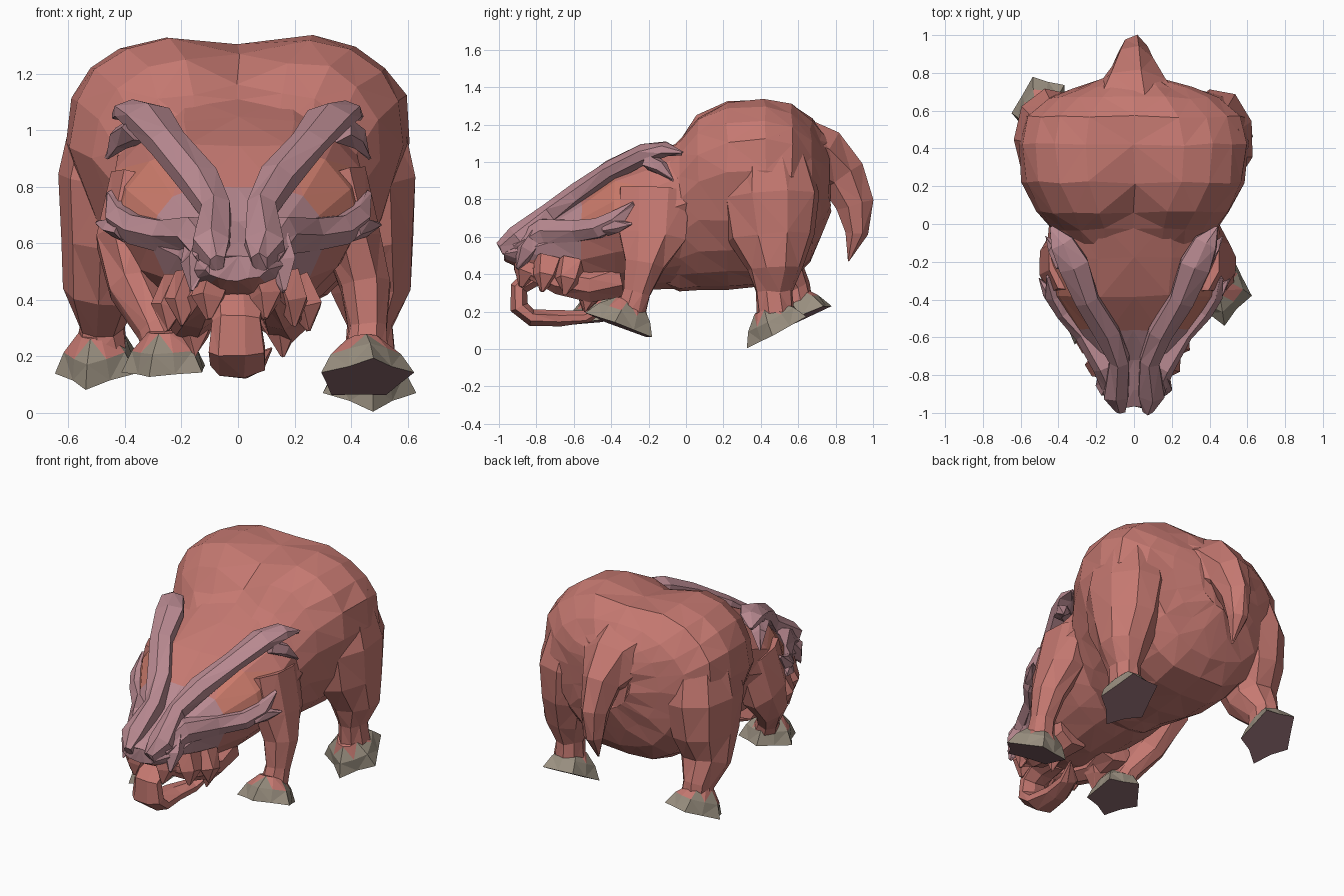
import bpy, bmesh, math, random
from mathutils import Vector, Matrix

random.seed(4)

def material(name, r, g, b):
    m = bpy.data.materials.new(name)
    m.diffuse_color = (r, g, b, 1)
    return m

SKIN = material("red skin", 0.56, 0.19, 0.165)
RAW = material("orange skin", 0.59, 0.195, 0.145)
BONE = material("mauve bone", 0.48, 0.25, 0.28)
CLAW = material("grey claw", 0.32, 0.275, 0.215)
SOLE = material("dark sole", 0.27, 0.145, 0.165)

def loft(name, rings, mats, rule=None, jitter=0.0):
    """Skin a list of equal-length point rings, cap both ends, flat faces."""
    bm = bmesh.new()
    rows = []
    for ring in rings:
        rows.append([bm.verts.new(Vector(p) + Vector([random.uniform(-jitter, jitter) for _ in range(3)]))
                     for p in ring])
    n = len(rows[0])
    for a, b in zip(rows, rows[1:]):
        for i in range(n):
            j = (i + 1) % n
            bm.faces.new((a[i], a[j], b[j], b[i]))
    bm.faces.new(rows[0])
    bm.faces.new(rows[-1])
    bmesh.ops.triangulate(bm, faces=bm.faces[:])
    bmesh.ops.recalc_face_normals(bm, faces=bm.faces[:])
    if rule:
        for f in bm.faces:
            f.material_index = rule(f.calc_center_median(), f.normal)
    me = bpy.data.meshes.new(name)
    bm.to_mesh(me)
    bm.free()
    for m in mats:
        me.materials.append(m)
    ob = bpy.data.objects.new(name, me)
    bpy.context.collection.objects.link(ob)
    return ob

def tube(name, path, mat=SKIN, sides=7, side=(1, 0, 0), jitter=0.006):
    """Tapered limb: path of (x, y, z, radius across, radius along)."""
    pts = [Vector(p[:3]) for p in path]
    rings = []
    for k, p in enumerate(path):
        t = (pts[min(k + 1, len(pts) - 1)] - pts[max(k - 1, 0)]).normalized()
        u = Vector(side)
        u = (u - t * u.dot(t)).normalized()
        v = t.cross(u)
        rings.append([pts[k] + u * p[3] * math.cos(a) + v * p[4] * math.sin(a)
                      for a in [2 * math.pi * (i + 0.5) / sides for i in range(sides)]])
    return loft(name, rings, [mat], None, jitter)

def flip(path):
    return [(-p[0],) + tuple(p[1:]) for p in path]

def pair(name, path, **kw):
    tube(name + "_right", path, **kw)
    tube(name + "_left", flip(path), **kw)

def section(y, zb, zt, hw, mid, dip, low, n=18, power=2.5):
    """Upright body section: rounded box above, narrower below, valley on the spine."""
    ring = []
    for i in range(n):
        a = 2 * math.pi * i / n + math.pi / 2
        c, s = math.cos(a), math.sin(a)
        e = 2 / power
        x = hw * math.copysign(abs(c) ** e, c)
        w = math.copysign(abs(s) ** e, s)
        z = mid + w * ((zt - mid) if s > 0 else (mid - zb))
        if s < 0:
            x *= 1 - (1 - low) * abs(w)
        else:
            z -= dip * max(0, 1 - abs(x) / 0.26)
        ring.append((x, y, z))
    return ring

# Barrel body with twin shoulder humps, rump flowing into the tail
body = [(-0.16, 0.36, 1.02, 0.40, 0.72, 0.0, 0.7),
        (-0.03, 0.31, 1.17, 0.44, 0.80, 0.06, 0.7),
        (0.06, 0.31, 1.30, 0.51, 0.90, 0.13, 0.72),
        (0.22, 0.32, 1.345, 0.59, 0.94, 0.08, 0.72),
        (0.42, 0.33, 1.35, 0.615, 0.95, 0.045, 0.72),
        (0.57, 0.37, 1.32, 0.58, 0.92, 0.02, 0.72),
        (0.67, 0.46, 1.23, 0.47, 0.90, 0.0, 0.75),
        (0.72, 0.60, 1.17, 0.32, 0.90, 0.0, 0.8),
        (0.77, 0.74, 1.12, 0.16, 0.94, 0.0, 0.8)]
loft("body", [section(*s, n=20, power=2.7 if 0.1 < s[0] < 0.6 else 2.3) for s in body], [SKIN], None, 0.008)

# Wedge head: mauve snout, orange skin patches between the ridges
head = [(-0.97, 0.47, 0.56, 0.11, 0.51, 0.0, 0.9),
        (-0.88, 0.42, 0.63, 0.17, 0.52, 0.03, 0.8),
        (-0.72, 0.36, 0.73, 0.21, 0.57, 0.05, 0.8),
        (-0.56, 0.31, 0.84, 0.31, 0.60, 0.04, 0.72),
        (-0.38, 0.31, 0.98, 0.43, 0.66, 0.03, 0.68),
        (-0.18, 0.32, 1.05, 0.47, 0.72, 0.0, 0.68),
        (0.02, 0.33, 1.15, 0.45, 0.78, 0.02, 0.7)]

def head_colour(c, n):
    if c.y < -0.6 and c.z > 0.47:
        return 2
    return 1 if -0.58 < c.y < -0.25 and 0.64 < c.z < 0.9 and abs(c.x) > 0.2 else 0
loft("head", [section(*s, n=16, power=2.2) for s in head], [SKIN, RAW, BONE], head_colour, 0.006)

# Bony ridges: long upper branch, short lower branch, brow spikes, snout corners
pair("upper_ridge", [(0.075, -0.985, 0.53, 0.03, 0.04), (0.095, -0.90, 0.59, 0.08, 0.07),
                     (0.08, -0.72, 0.72, 0.06, 0.065), (0.14, -0.58, 0.83, 0.075, 0.055),
                     (0.25, -0.40, 0.955, 0.075, 0.055), (0.32, -0.22, 1.04, 0.09, 0.055),
                     (0.38, -0.10, 1.07, 0.07, 0.04), (0.44, -0.02, 1.05, 0.01, 0.01)],
     mat=BONE, sides=6)
pair("lower_ridge", [(0.09, -0.90, 0.55, 0.06, 0.06), (0.15, -0.75, 0.63, 0.075, 0.07),
                     (0.26, -0.58, 0.63, 0.065, 0.055), (0.36, -0.46, 0.645, 0.06, 0.055),
                     (0.42, -0.37, 0.69, 0.06, 0.05), (0.46, -0.28, 0.78, 0.01, 0.01)],
     mat=BONE, sides=6, side=(0, 0, 1))
pair("ridge_barb", [(0.40, -0.42, 0.65, 0.05, 0.045), (0.45, -0.36, 0.66, 0.035, 0.035),
                    (0.50, -0.29, 0.67, 0.005, 0.005)], mat=BONE, sides=5, side=(0, 0, 1))
pair("brow_spike", [(0.36, -0.20, 1.00, 0.06, 0.05), (0.42, -0.13, 0.97, 0.04, 0.04),
                    (0.465, -0.07, 0.90, 0.005, 0.005)], mat=BONE, sides=5)
pair("snout_corner", [(0.12, -0.80, 0.60, 0.07, 0.06), (0.15, -0.86, 0.52, 0.06, 0.06),
                      (0.165, -0.90, 0.43, 0.008, 0.008)], mat=BONE, sides=5)

# Mouth: curled tongue, jaw bars and hanging lip lobes
tube("tongue", [(0, -0.70, 0.40, 0.10, 0.06), (0, -0.82, 0.39, 0.10, 0.06),
                (0, -0.895, 0.33, 0.09, 0.05), (0, -0.895, 0.22, 0.105, 0.055),
                (0, -0.82, 0.17, 0.10, 0.045), (0.01, -0.66, 0.165, 0.08, 0.04),
                (0.05, -0.52, 0.175, 0.055, 0.035), (0.12, -0.42, 0.23, 0.005, 0.005)])
pair("jaw", [(0.15, -0.36, 0.38, 0.11, 0.10), (0.17, -0.52, 0.34, 0.09, 0.09),
             (0.15, -0.68, 0.37, 0.08, 0.08), (0.11, -0.84, 0.42, 0.04, 0.04)])
for i, (x, y, z) in enumerate([(0.20, -0.75, 0.31), (0.10, -0.86, 0.33), (0.25, -0.63, 0.29), (0.16, -0.52, 0.20)]):
    pair("lip_lobe_%d" % i, [(x * 0.8, y + 0.02, z + 0.17, 0.07, 0.085), (x, y, z + 0.08, 0.06, 0.065),
                             (x, y - 0.02, z, 0.008, 0.008)], sides=5)

# Drooping tail
tube("tail", [(0, 0.62, 1.02, 0.30, 0.22), (0, 0.74, 1.00, 0.19, 0.18), (0, 0.84, 0.92, 0.115, 0.13),
              (0, 0.905, 0.77, 0.085, 0.10), (0, 0.915, 0.62, 0.06, 0.065), (0, 0.87, 0.47, 0.005, 0.005)])

# Hind legs with heavy thighs
def hind_leg(s, foot_x, foot_y, foot_z):
    return [(s * 0.40, 0.43, 1.12, 0.17, 0.20), (s * 0.435, 0.45, 0.82, 0.205, 0.27),
            (s * 0.455, 0.46, 0.60, 0.175, 0.235), (s * 0.475, 0.48, 0.43, 0.14, 0.15),
            (foot_x, foot_y - 0.01, 0.31, 0.085, 0.10), (foot_x, foot_y, foot_z, 0.09, 0.10)]
tube("hind_leg_right", hind_leg(1, 0.47, 0.48, 0.18), sides=9)
tube("hind_leg_left", hind_leg(-1, -0.48, 0.58, 0.23), sides=9)

# Front legs, caught mid stride
tube("front_leg_right", [(0.36, -0.17, 0.85, 0.10, 0.20), (0.41, -0.18, 0.60, 0.11, 0.19),
                         (0.45, -0.22, 0.45, 0.095, 0.115), (0.46, -0.26, 0.30, 0.07, 0.075),
                         (0.45, -0.30, 0.16, 0.085, 0.085)], sides=8)
tube("front_leg_left", [(-0.36, -0.17, 0.82, 0.10, 0.19), (-0.40, -0.21, 0.60, 0.11, 0.18),
                        (-0.37, -0.31, 0.44, 0.09, 0.11), (-0.29, -0.40, 0.30, 0.07, 0.075),
                        (-0.25, -0.43, 0.19, 0.08, 0.08)], sides=8)

# Clawed feet: pointed sole, grey claws with skin between, skin on top
def foot(name, at, pitch, yaw, wide, long):
    turn = Matrix.Rotation(yaw, 3, 'Z') @ Matrix.Rotation(pitch, 3, 'X')
    inv = turn.inverted()
    reach = [1.0, 0.74, 1.0, 0.78, 0.95, 0.74, 0.95, 0.78, 1.0, 0.74]
    rings = []
    for h, scale, spike in [(0.0, 1.0, 1.0), (0.075, 0.84, 0.5), (0.14, 0.48, 0.0)]:
        ring = []
        for i, r in enumerate(reach):
            a = 2 * math.pi * i / len(reach) - math.pi / 2
            d = scale * (0.8 + (r - 0.8) * spike)
            ring.append(turn @ Vector((wide * d * math.cos(a), long * d * math.sin(a), h)) + Vector(at))
        rings.append(ring)

    def colour(c, n):
        q = inv @ (c - Vector(at))
        if q.z < 0.005:
            return 2
        step = math.atan2(q.y / long, q.x / wide) * 5 / (2 * math.pi)
        return 1 if q.z < 0.06 or (q.z < 0.11 and math.sin(step * 6.283) < -0.3) else 0
    loft(name, rings, [SKIN, CLAW, SOLE], colour)

foot("front_foot_right", (0.45, -0.345, 0.12), -0.36, 0.15, 0.175, 0.21)
foot("front_foot_left", (-0.25, -0.46, 0.15), 0.12, -0.35, 0.16, 0.19)
foot("hind_foot_right", (0.46, 0.50, 0.10), 0.50, 0.1, 0.175, 0.20)
foot("hind_foot_left", (-0.49, 0.61, 0.165), 0.40, -0.25, 0.155, 0.215)
